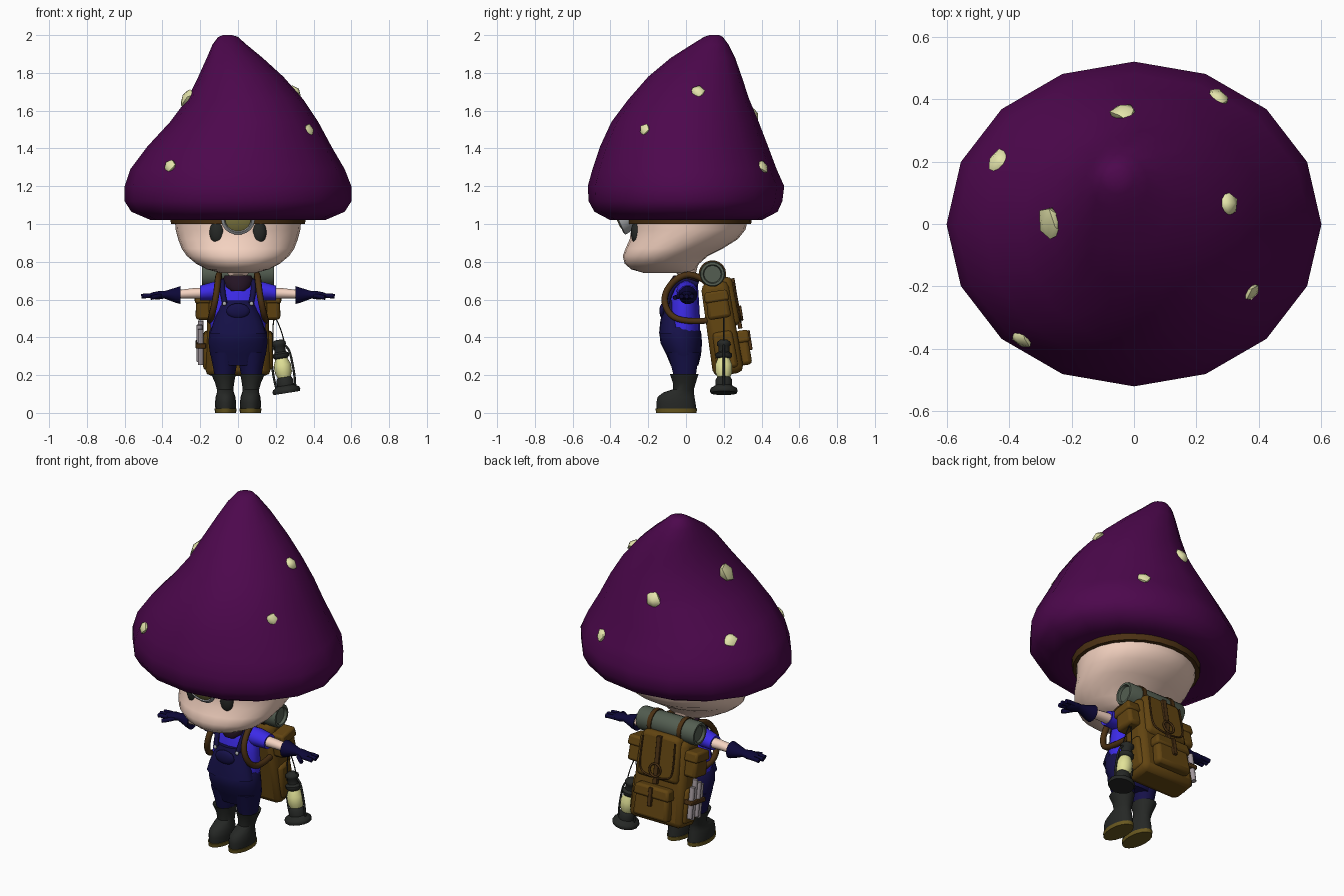
import bpy, bmesh, math, random
from mathutils import Matrix, Vector

random.seed(4)
ID = Matrix.Identity(4)
MATS = {}


def mat(name, rgb):
    m = bpy.data.materials.new(name)
    m.diffuse_color = [(c / 255) ** 2.2 for c in rgb] + [1]
    MATS[name] = m


for n_, c_ in dict(purple=(78, 16, 78), cream=(228, 228, 170), skin=(245, 210, 192), black=(42, 44, 42),
                   navy=(28, 24, 74), glove=(20, 16, 58), blue=(62, 46, 230), scarf=(40, 26, 40),
                   brown=(98, 70, 24), leather=(76, 52, 26), roll=(84, 94, 82), sole=(104, 88, 36),
                   metal=(170, 172, 175), lens=(150, 142, 80), glow=(225, 225, 150),
                   paper=(160, 150, 155)).items():
    mat(n_, c_)


def finish(name, bm, col, M=ID, mirror=False, bevel=0, angle=50):
    bmesh.ops.recalc_face_normals(bm, faces=bm.faces)
    me = bpy.data.meshes.new(name)
    bm.to_mesh(me)
    bm.free()
    me.materials.append(MATS[col])
    ob = bpy.data.objects.new(name, me)
    bpy.context.collection.objects.link(ob)
    ob.matrix_world = M
    bpy.ops.object.select_all(action='DESELECT')
    ob.select_set(True)
    bpy.context.view_layer.objects.active = ob
    bpy.ops.object.shade_smooth_by_angle(angle=math.radians(angle))
    if bevel:
        b = ob.modifiers.new("bevel", 'BEVEL')
        b.width, b.segments = bevel, 2
    if mirror:
        ob.modifiers.new("mirror", 'MIRROR').use_mirror_merge = False
    return ob


def loft(name, rings, col, n=16, axis='z', **kw):
    """Skin elliptical rings given as (height, a0, a1, b0, b1)."""
    bm = bmesh.new()
    loops = []
    for h, a0, a1, b0, b1 in rings:
        lp = []
        for i in range(n):
            t = 2 * math.pi * i / n
            a = (a0 + a1) / 2 + (a1 - a0) / 2 * math.cos(t)
            b = (b0 + b1) / 2 + (b1 - b0) / 2 * math.sin(t)
            lp.append(bm.verts.new((a, b, h) if axis == 'z' else (h, a, b)))
        loops.append(lp)
    for p, q in zip(loops, loops[1:]):
        for i in range(n):
            bm.faces.new((p[i], p[(i + 1) % n], q[(i + 1) % n], q[i]))
    bm.faces.new(loops[0])
    bm.faces.new(loops[-1])
    return finish(name, bm, col, **kw)


def lathe(name, prof, col, n=14, x=0, y=0, **kw):
    return loft(name, [(h, x - r, x + r, y - r, y + r) for h, r in prof], col, n, **kw)


def box(name, x, y, z, col, taper=1.0, **kw):
    bm = bmesh.new()
    bmesh.ops.create_cube(bm, size=1)
    for v in bm.verts:
        k = taper if v.co.z > 0 else 1
        v.co = [sum(r) / 2 + c * (r[1] - r[0]) * s for r, c, s in zip((x, y, z), v.co, (k, k, 1))]
    return finish(name, bm, col, **kw)


def ball(name, c, s, col, **kw):
    bm = bmesh.new()
    bmesh.ops.create_uvsphere(bm, u_segments=16, v_segments=10, radius=1)
    for v in bm.verts:
        v.co = [a + b * d for a, b, d in zip(c, v.co, s)]
    return finish(name, bm, col, **kw)


def tube(name, pts, r, col, M=ID, mirror=False, closed=False):
    for s in ((1, -1) if mirror else (1,)):
        cu = bpy.data.curves.new(name, 'CURVE')
        cu.dimensions, cu.bevel_depth, cu.bevel_resolution = '3D', r, 2
        cu.use_fill_caps = True
        sp = cu.splines.new('NURBS')
        sp.points.add(len(pts) - 1)
        for p, q in zip(sp.points, pts):
            p.co = (q[0] * s, q[1], q[2], 1)
        sp.order_u, sp.resolution_u = min(3, len(pts)), 4
        sp.use_endpoint_u, sp.use_cyclic_u = not closed, closed
        cu.materials.append(MATS[col])
        ob = bpy.data.objects.new(name, cu)
        bpy.context.collection.objects.link(ob)
        ob.matrix_world = M


# Mushroom cap, leaning to its tip
cap = loft("cap", [(1.045, -.33, .33, -.29, .31), (1.02, -.46, .46, -.4, .4), (1.065, -.565, .565, -.485, .485),
                   (1.12, -.6, .6, -.515, .51), (1.2, -.6, .6, -.52, .52), (1.29, -.57, .565, -.495, .48),
                   (1.41, -.48, .495, -.455, .435), (1.54, -.36, .425, -.395, .385), (1.66, -.27, .345, -.305, .335),
                   (1.78, -.21, .24, -.2, .295), (1.88, -.165, .13, -.08, .26), (1.95, -.135, .045, .03, .225),
                   (1.99, -.105, 0, .095, .195), (2.0, -.08, -.03, .125, .175)], "purple")

# Pale spots set into the cap surface
bpy.context.view_layer.update()
for x, y, z, r in [(-.29, 0, 1.68, .062), (.29, .06, 1.69, .042), (.38, -.22, 1.5, .036), (-.36, -.37, 1.31, .04),
                   (.28, .42, 1.31, .042), (-.04, .37, 1.58, .052), (-.43, .2, 1.38, .043)]:
    _, loc, nor, _ = cap.closest_point_on_mesh(Vector((x, y, z)))
    bm = bmesh.new()
    bmesh.ops.create_icosphere(bm, subdivisions=1, radius=r)
    for v in bm.verts:
        v.co *= random.uniform(.8, 1.05)
        v.co.z *= .6
    finish("cap_spot", bm, "cream", M=Matrix.Translation(loc) @ nor.to_track_quat('Z', 'Y').to_matrix().to_4x4())

# Head, neck, eyes
loft("head", [(.738, -.2, -.01, -.0, .0), (.74, -.09, .09, -.22, .03), (.76, -.165, .165, -.29, .05),
              (.79, -.222, .222, -.325, .07), (.83, -.27, .27, -.335, .115), (.87, -.298, .298, -.32, .195),
              (.92, -.317, .317, -.298, .275), (.97, -.33, .33, -.29, .315), (1.06, -.338, .338, -.29, .335)][1:],
     "skin", 24)
loft("neck", [(.66, -.06, .06, -.05, .06), (.73, -.05, .05, -.04, .05), (.79, -.09, .09, -.1, .065)], "skin")
ball("eye", (.11, -.262, .955), (.041, .03, .062), "black", mirror=True)

# Goggle on its head band
loft("head_band", [(1.0, -.355, .355, -.31, .345), (1.05, -.36, .36, -.315, .35)], "leather", 24)
G = Matrix.Translation((0, -.335, 1.035)) @ Matrix.Rotation(math.radians(114), 4, 'X')
lathe("goggle_rim", [(-.05, .075), (.01, .09), (.025, .09), (.03, .073), (.015, .07)], "metal", 18, M=G)
lathe("goggle_lens", [(.01, .072), (.026, .068), (.034, .04)], "lens", 18, M=G)

# Shirt, overalls, pocket, buttons, scarf
loft("shirt", [(.4, -.14, .14, -.11, .075), (.48, -.148, .148, -.105, .075), (.57, -.14, .14, -.095, .07),
               (.65, -.13, .13, -.08, .065), (.69, -.1, .1, -.065, .06), (.71, -.06, .06, -.05, .05)], "blue")
loft("overalls", [(.25, -.125, .125, -.08, .065), (.31, -.148, .148, -.105, .08), (.37, -.156, .156, -.135, .085),
                  (.43, -.153, .153, -.142, .08), (.455, -.14, .14, -.13, .06)], "navy", 20)
loft("overall_bib", [(.42, -.148, .148, -.142, .0), (.48, -.13, .13, -.137, .0), (.54, -.105, .105, -.125, .0),
                     (.595, -.085, .085, -.112, .0)], "navy")
ball("bib_pocket", (0, -.123, .54), (.062, .018, .04), "navy")
tube("overall_strap", [(.07, -.1, .58), (.085, -.085, .65), (.08, -.02, .715), (.07, .06, .68)], .014, "navy",
     mirror=True)
ball("strap_button", (.072, -.113, .578), (.011, .008, .011), "metal", mirror=True)
loft("trouser_leg", [(.17, .025, .12, -.06, .05), (.23, .01, .13, -.075, .058), (.32, .002, .148, -.1, .075)],
     "navy", 14, mirror=True)
loft("scarf", [(.645, -.035, .035, -.095, -.05), (.665, -.075, .075, -.1, .06), (.7, -.085, .085, -.085, .07),
               (.728, -.07, .07, -.065, .06)], "scarf")

# Boots
loft("boot", [(.02, .012, .12, -.155, .055), (.055, .01, .122, -.157, .05), (.085, .014, .118, -.15, .045),
              (.108, .022, .112, -.12, .042), (.125, .025, .112, -.068, .042), (.16, .02, .122, -.07, .052),
              (.205, .012, .142, -.085, .066), (.195, .03, .125, -.065, .05)], "black", mirror=True)
loft("boot_sole", [(0, .01, .122, -.158, .056), (.022, .008, .124, -.162, .058)], "sole", mirror=True)

# Arms, sleeves, gloves
AX = dict(axis='x', mirror=True)
loft("sleeve", [(.07, -.05, .05, .6, .7), (.13, -.05, .06, .595, .695), (.2, -.04, .06, .595, .675),
                (.195, -.03, .05, .605, .665)], "blue", 14, **AX)
loft("arm", [(.15, -.025, .045, .605, .665), (.24, -.02, .04, .605, .66), (.32, -.018, .038, .605, .65)],
     "skin", 12, **AX)
loft("glove", [(.315, -.02, .04, .6, .655), (.305, -.04, .06, .575, .672), (.33, -.035, .055, .582, .664),
               (.39, -.015, .035, .605, .645), (.42, -.032, .042, .6, .645), (.455, -.034, .042, .602, .638),
               (.47, -.025, .035, .61, .63)], "glove", 14, **AX)
for i, y in enumerate((-.024, .004, .031)):
    tube("finger", [(.445, y, .62), (.48, y, .622), (.512 - .008 * abs(i - 1), y, .617)], .0125, "glove", mirror=True)
tube("thumb", [(.41, -.015, .62), (.43, -.045, .616), (.46, -.06, .61)], .012, "glove", mirror=True)

# Backpack, built in its own tilted frame
B = Matrix.Translation((0, .185, .45)) @ Matrix.Rotation(math.radians(9), 4, 'X')
box("backpack_body", (-.175, .175), (-.08, .085), (-.25, .245), "brown", .88, M=B, bevel=.035)
box("backpack_flap", (-.135, .135), (-.06, .105), (.0, .262), "brown", .9, M=B, bevel=.025)
box("backpack_pocket", (-.115, .115), (.07, .135), (-.215, -.04), "brown", .9, M=B, bevel=.02)
box("pocket_flap", (-.118, .118), (.07, .142), (-.095, -.03), "brown", .92, M=B, bevel=.014)
box("side_pocket", (.14, .225), (-.06, .065), (.05, .19), "brown", .88, M=B, bevel=.018, mirror=True)
box("side_pocket_flap", (.14, .23), (-.064, .069), (.14, .197), "brown", .9, M=B, bevel=.012, mirror=True)
box("lower_side_pocket", (.14, .185), (-.055, .06), (-.22, -.02), "brown", .9, M=B, bevel=.018, mirror=True)
box("flap_strap", (-.014, .014), (.09, .112), (-.02, .25), "leather", M=B, bevel=.003)
box("pocket_strap", (-.012, .012), (.13, .148), (-.14, -.035), "leather", M=B, bevel=.003)
tube("flap_seam", [(.105, .106, .23), (.112, .109, .1), (.1, .109, .035), (.05, .109, .018), (0, .109, .015)],
     .005, "leather", B, True)
tube("flap_ring", [(.038 * math.cos(k * math.pi / 4), .118, .06 + .038 * math.sin(k * math.pi / 4))
                   for k in range(8)], .006, "leather", B, closed=True)

# Shoulder straps
tube("shoulder_strap", [(.1, .13, .68), (.1, .05, .74), (.105, -.05, .72), (.115, -.125, .62), (.14, -.09, .51),
                        (.15, .02, .48), (.13, .13, .49)], .017, "leather", mirror=True)

# Bedroll along x with two ties
loft("bedroll", [(x, .14 - r, .14 + r, .735 - r, .735 + r) for x, r in
                 ((-.175, .045), (-.19, .05), (-.19, .062), (-.18, .067), (.18, .067), (.19, .062), (.19, .05),
                  (.175, .045))], "roll", 18, axis='x')
loft("bedroll_tie", [(x, .14 - r, .14 + r, .735 - r, .735 + r) for x, r in
                     ((.085, .066), (.085, .073), (.11, .073), (.11, .066))], "leather", 18, **AX)

# Rolled papers strapped to the left side
for i in range(4):
    lathe("paper_roll", [(-.19 + .012 * (i % 2), .015), (.0 + .018 * (i % 3), .015)], "paper", 10,
          x=-.198 - .006 * (i % 2), y=-.045 + .03 * i, M=B)
box("paper_strap", (-.224, -.17), (-.066, .066), (-.1, -.075), "leather", M=B, bevel=.004)

# Lantern hanging on the right side
L = Matrix.Translation((.258, .2, .105)) @ Matrix.Rotation(math.radians(-9), 4, 'Y')
lathe("lantern_base", [(0, .07), (.012, .075), (.025, .07), (.04, .045), (.07, .045), (.085, .035)], "black", M=L)
lathe("lantern_glass", [(.08, .033), (.11, .045), (.15, .046), (.19, .03)], "glow", M=L)
lathe("lantern_top", [(.185, .034), (.195, .044), (.21, .044), (.22, .03), (.25, .03), (.26, .038), (.272, .036),
                      (.285, .02)], "black", M=L)
tube("lantern_frame", [(.05, 0, .03), (.056, 0, .07), (.054, 0, .18), (.045, 0, .24), (.02, 0, .26)], .006,
     "black", L, True)
tube("lantern_handle", [(.03, 0, .25), (.028, 0, .33), (.005, 0, .4)], .003, "black", L, True)
